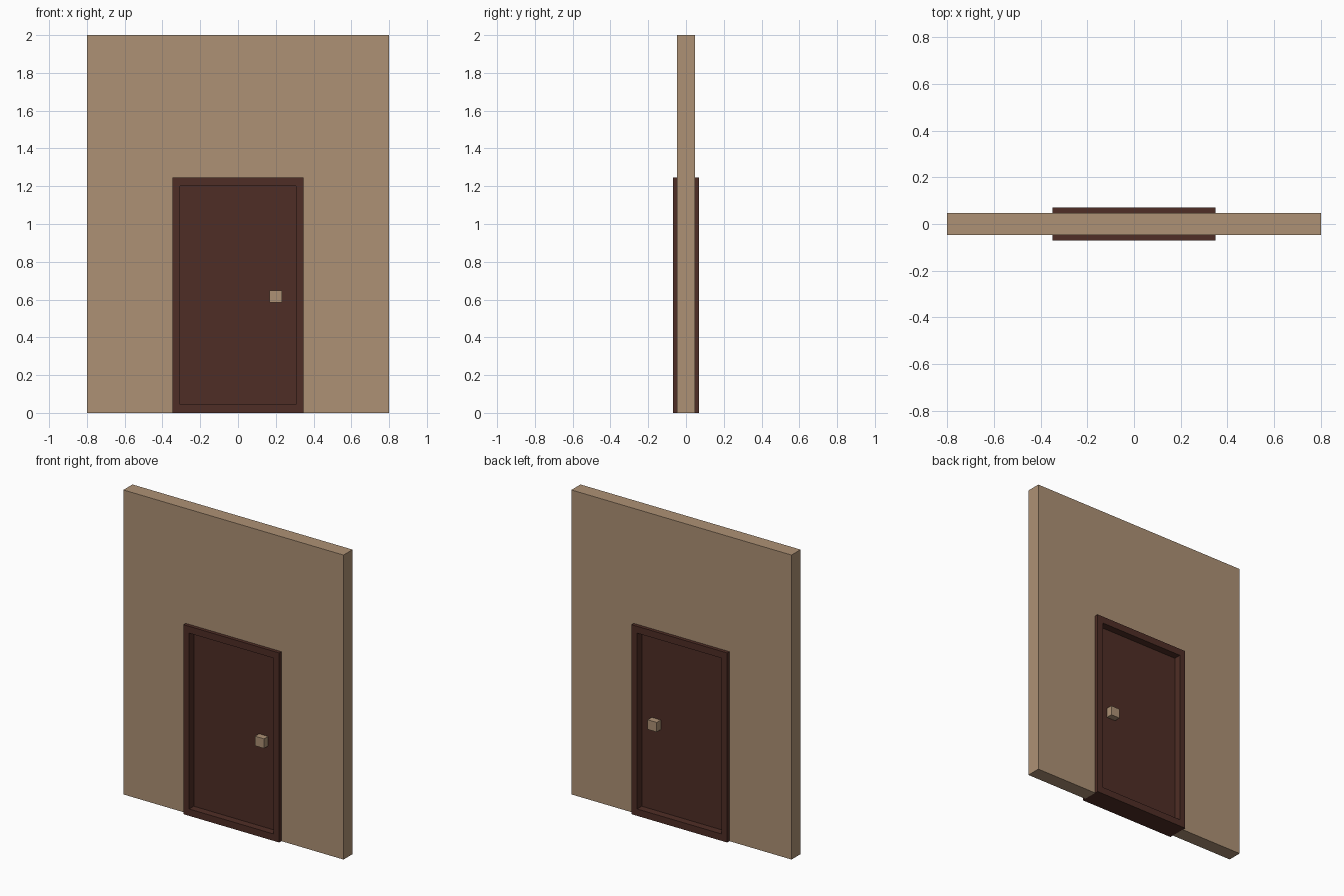
import bpy, bmesh

if "Cube" in bpy.data.objects:
    bpy.data.objects.remove(bpy.data.objects["Cube"])


def material(name, rgb):
    m = bpy.data.materials.new(name)
    m.diffuse_color = (*rgb, 1)
    m.use_nodes = True
    m.node_tree.nodes["Principled BSDF"].inputs["Base Color"].default_value = m.diffuse_color
    return m


TAN = material("tan plaster", (0.42, 0.285, 0.178))
BROWN = material("dark brown wood", (0.078, 0.027, 0.019))


def finish(bm, name, mat):
    bmesh.ops.recalc_face_normals(bm, faces=bm.faces)
    me = bpy.data.meshes.new(name)
    bm.to_mesh(me)
    bm.free()
    me.materials.append(mat)
    ob = bpy.data.objects.new(name, me)
    bpy.context.collection.objects.link(ob)
    return ob


def box(name, mat, x0, x1, y0, y1, z0, z1):
    bm = bmesh.new()
    bmesh.ops.create_cube(bm, size=1)
    for v in bm.verts:
        v.co = (x1 if v.co.x > 0 else x0, y1 if v.co.y > 0 else y0, z1 if v.co.z > 0 else z0)
    return finish(bm, name, mat)


def rect(w, z0, z1):
    return [(-w, z0), (w, z0), (w, z1), (-w, z1)]


OUT_W, OUT_TOP = 0.348, 1.245
IN_W, IN_LOW, IN_TOP = 0.306, 0.045, 1.2
WALL_Y, FRAME_Y, DOOR_Y = 0.047, 0.07, 0.022

# Wall with a doorway notch: outline extruded through its thickness
bm = bmesh.new()
outline = [(-0.8, 0), (-OUT_W, 0), (-OUT_W, OUT_TOP), (OUT_W, OUT_TOP),
           (OUT_W, 0), (0.8, 0), (0.8, 2), (-0.8, 2)]
face = bm.faces.new([bm.verts.new((x, -WALL_Y, z)) for x, z in outline])
ext = bmesh.ops.extrude_face_region(bm, geom=[face])
bmesh.ops.translate(bm, vec=(0, 2 * WALL_Y, 0),
                    verts=[g for g in ext["geom"] if isinstance(g, bmesh.types.BMVert)])
finish(bm, "wall", TAN)

# Door frame: closed rectangular ring standing proud on both sides
bm = bmesh.new()
loops = [[bm.verts.new((x, y, z)) for x, z in r]
         for r, y in ((rect(OUT_W, 0, OUT_TOP), -FRAME_Y), (rect(OUT_W, 0, OUT_TOP), FRAME_Y),
                      (rect(IN_W, IN_LOW, IN_TOP), FRAME_Y), (rect(IN_W, IN_LOW, IN_TOP), -FRAME_Y))]
for i in range(4):
    a, b = loops[i], loops[(i + 1) % 4]
    for j in range(4):
        k = (j + 1) % 4
        bm.faces.new((a[j], a[k], b[k], b[j]))
finish(bm, "door_frame", BROWN)

# Recessed door leaf
box("door_leaf", BROWN, -IN_W, IN_W, -DOOR_Y, DOOR_Y, IN_LOW, IN_TOP)

# Square knob on each side
for side, s in (("front", -1), ("back", 1)):
    y0, y1 = sorted((s * DOOR_Y, s * 0.064))
    box(side + "_knob", TAN, 0.168, 0.234, y0, y1, 0.585, 0.648)
